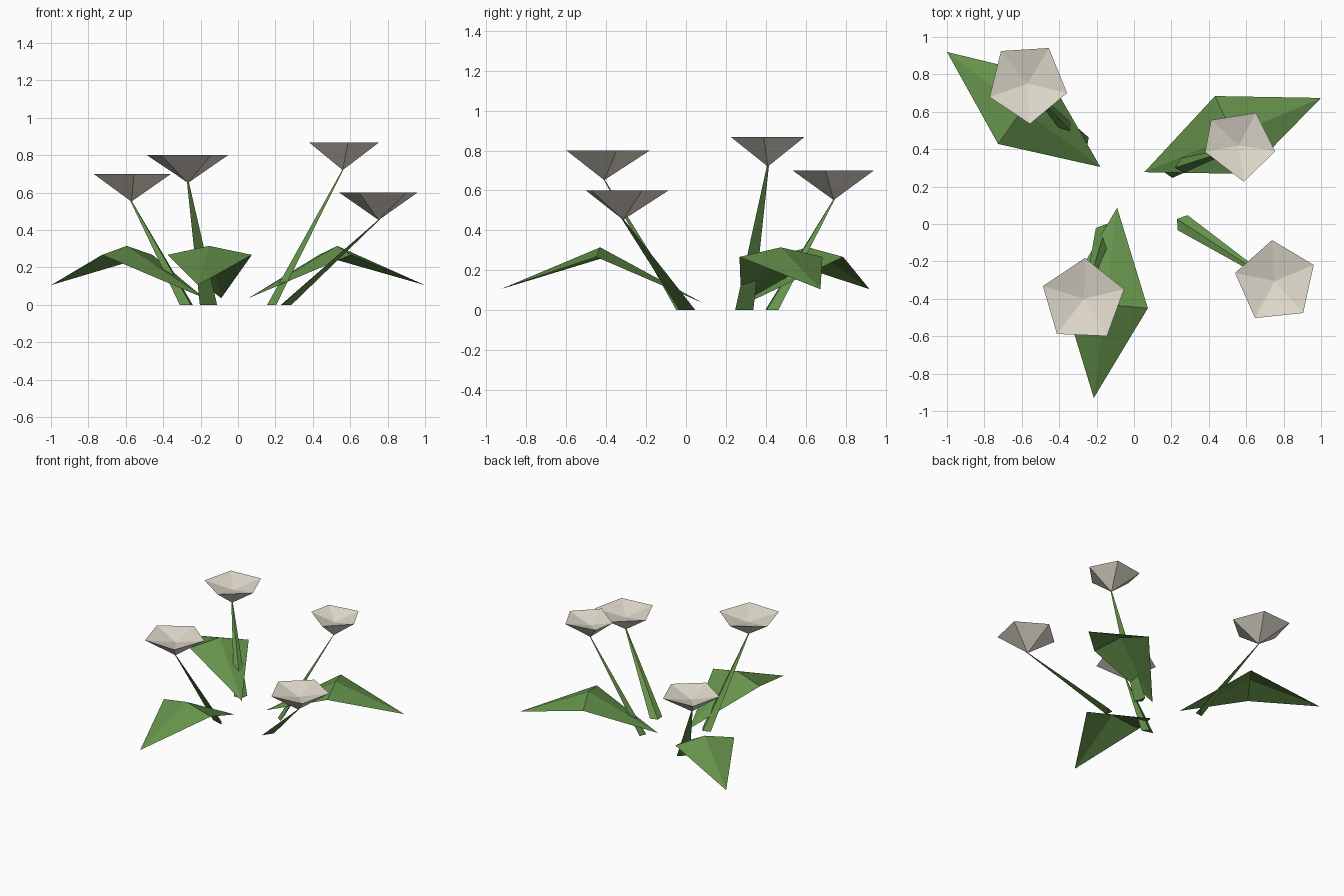
import bpy
from mathutils import Vector

if "Cube" in bpy.data.objects:
    bpy.data.objects.remove(bpy.data.objects["Cube"])


def material(name, rgb):
    m = bpy.data.materials.new(name)
    m.diffuse_color = (*rgb, 1)
    m.use_nodes = True
    m.node_tree.nodes["Principled BSDF"].inputs["Base Color"].default_value = m.diffuse_color
    return m


green = material("leaf_green", (0.13, 0.29, 0.07))
cream = material("petal_cream", (0.76, 0.71, 0.61))


def build(name, verts, faces, mat):
    me = bpy.data.meshes.new(name)
    me.from_pydata([tuple(v) for v in verts], [], faces)
    me.materials.append(mat)
    ob = bpy.data.objects.new(name, me)
    bpy.context.collection.objects.link(ob)
    return ob


# Stem: three-sided, broad face towards the lean, tapering to the flower
def stem(i, base, tip):
    b, t = Vector((*base, 0)), Vector(tip)
    d = t - b
    d.z = 0
    d.normalize()
    side = Vector((-d.y, d.x, 0))
    section = [side * 0.048, d * -0.036, side * -0.048]
    top = t + (t - b) * 0.04
    verts = [b + s for s in section] + [top + s * 0.08 for s in section]
    faces = [(k, (k + 1) % 3, (k + 1) % 3 + 3, k + 3) for k in range(3)]
    build(f"stem_{i}", verts, faces + [(2, 1, 0), (3, 4, 5)], green)


# Flower: five-sided cup with a shallow dished top
def flower(i, tip, rim):
    x, y, z = tip
    top = z + 0.148
    verts = [(a, b, top) for a, b in rim] + [(x, y, z), (x, y + 0.01, top - 0.05)]
    faces = []
    for k in range(5):
        n = (k + 1) % 5
        faces += [(k, n, 5), (n, k, 6)]      # rims are listed clockwise
    build(f"flower_{i}", verts, faces, cream)


# Leaf: folded diamond sheet arching over a raised midpoint
def leaf(i, base, side_a, tip, side_b, mid):
    verts = [(*base, 0.035), (*side_a, 0.267), (*tip, 0.105),
             (*side_b, 0.267), (*mid, 0.315)]
    build(f"leaf_{i}", verts, [(k, (k + 1) % 4, 4) for k in range(4)], green)


# Flowering stems: stem foot, cup tip, rim outline
plants = [
    ((-0.158, -0.035), (-0.267, -0.41, 0.652),
     [(-0.262, -0.182), (-0.053, -0.348), (-0.144, -0.599), (-0.412, -0.588), (-0.487, -0.332)]),
    ((-0.277, 0.43), (-0.57, 0.74, 0.552),
     [(-0.711, 0.925), (-0.455, 0.941), (-0.358, 0.70), (-0.556, 0.535), (-0.772, 0.679)]),
    ((0.19, 0.292), (0.56, 0.41, 0.72),
     [(0.412, 0.556), (0.652, 0.594), (0.754, 0.39), (0.588, 0.225), (0.38, 0.385)]),
    ((0.26, 0.007), (0.752, -0.315, 0.453),
     [(0.738, -0.086), (0.961, -0.219), (0.904, -0.476), (0.647, -0.503), (0.54, -0.262)]),
]
for i, (foot, tip, rim) in enumerate(plants, 1):
    stem(i, foot, tip)
    flower(i, tip, rim)

# Leaves, outlined counter-clockwise from the base
leaf(1, (-0.09, 0.087), (-0.377, -0.398), (-0.215, -0.93), (0.074, -0.45), (-0.155, -0.43))
leaf(2, (-0.18, 0.305), (-0.457, 0.788), (-1.0, 0.92), (-0.727, 0.428), (-0.595, 0.612))
leaf(3, (0.055, 0.277), (0.603, 0.268), (1.0, 0.674), (0.433, 0.684), (0.53, 0.475))
